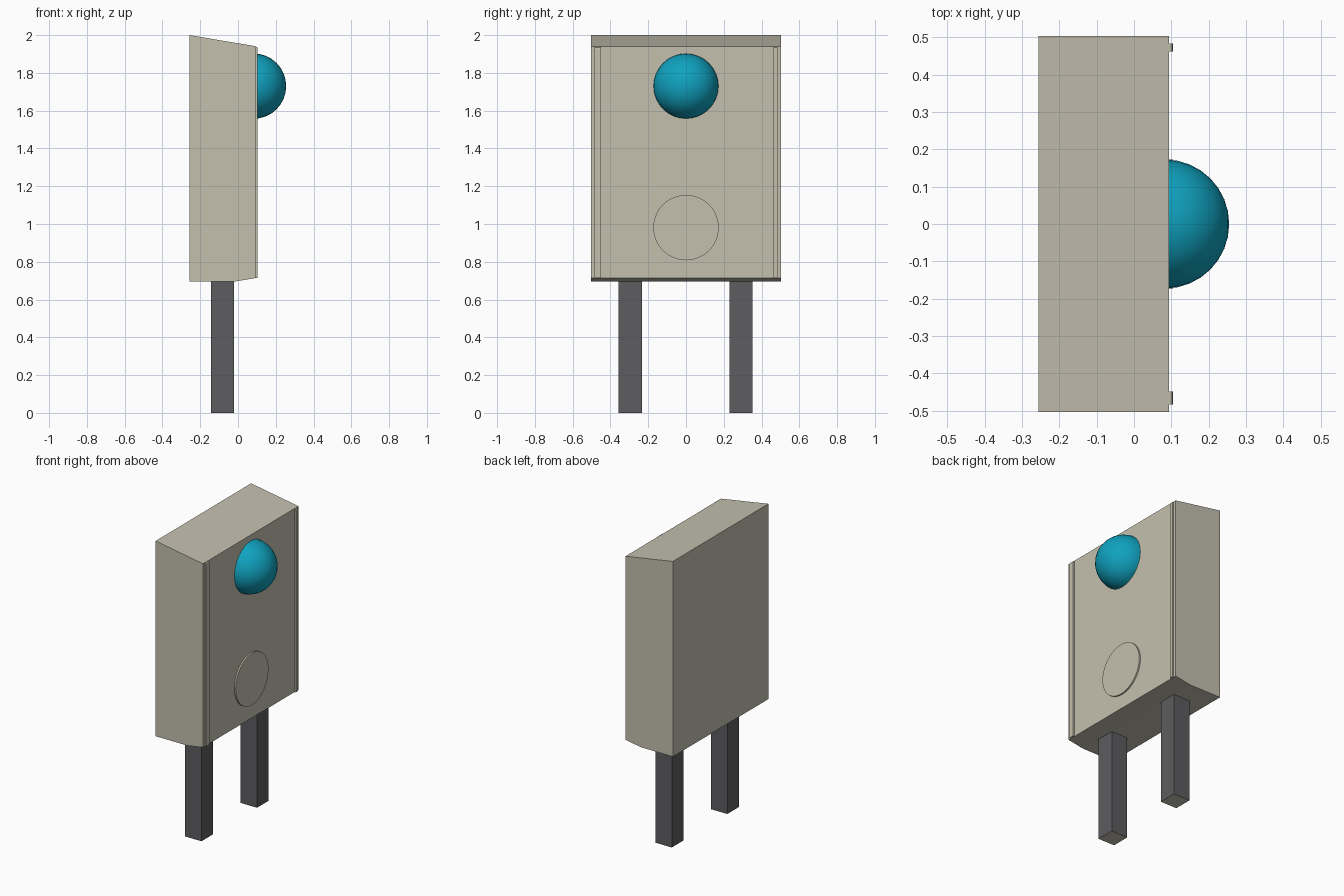
import bpy
import bmesh
import math
from mathutils import Matrix

cube = bpy.data.objects.get("Cube")
if cube:
    bpy.data.objects.remove(cube, do_unlink=True)


def material(name, rgb):
    m = bpy.data.materials.new(name)
    m.use_nodes = True
    m.diffuse_color = (*rgb, 1)
    m.node_tree.nodes["Principled BSDF"].inputs["Base Color"].default_value = (*rgb, 1)
    return m


beige = material("beige_paint", (0.55, 0.53, 0.43))
grey = material("dark_grey_metal", (0.11, 0.11, 0.115))
blue = material("blue_glass", (0.005, 0.36, 0.52))


def finish(name, bm, *mats):
    bmesh.ops.recalc_face_normals(bm, faces=bm.faces)
    mesh = bpy.data.meshes.new(name)
    bm.to_mesh(mesh)
    bm.free()
    for m in mats:
        mesh.materials.append(m)
    obj = bpy.data.objects.new(name, mesh)
    bpy.context.collection.objects.link(obj)
    return obj


def smooth(obj, degrees):
    bpy.ops.object.select_all(action='DESELECT')
    obj.select_set(True)
    bpy.context.view_layer.objects.active = obj
    bpy.ops.object.shade_smooth_by_angle(angle=math.radians(degrees))


def box(x, y, z):
    bm = bmesh.new()
    bmesh.ops.create_cube(bm, size=1)
    for v in bm.verts:
        for i, span in enumerate((x, y, z)):
            v.co[i] = span[0] if v.co[i] < 0 else span[1]
    return bm


# Cabinet: side profile with sloping roof and chamfered underside
FRONT = 0.094
profile = [(-0.256, 0.695), (-0.02, 0.695), (FRONT, 0.714),
           (FRONT, 1.941), (-0.256, 2.0)]
bm = bmesh.new()
face = bm.faces.new([bm.verts.new((x, -0.504, z)) for x, z in profile])
ext = bmesh.ops.extrude_face_region(bm, geom=[face])
bmesh.ops.translate(bm, vec=(0, 1.008, 0),
                    verts=[v for v in ext["geom"] if isinstance(v, bmesh.types.BMVert)])
finish("cabinet", bm, beige)

# Vertical trim strips along both edges of the face
for name, y in (("right_trim", (-0.484, -0.449)), ("left_trim", (0.462, 0.484))):
    bm = box((FRONT - 0.01, 0.104), y, (0.715, 1.938))
    top = [e for e in bm.edges if all(v.co.x > 0.1 and v.co.z > 1.9 for v in e.verts)]
    bmesh.ops.bevel(bm, geom=top, offset=0.008, segments=2, affect='EDGES', profile=0.5)
    finish(name, bm, beige)

# Domed lamp
bm = bmesh.new()
bmesh.ops.create_uvsphere(bm, u_segments=32, v_segments=16, radius=0.173)
bmesh.ops.rotate(bm, matrix=Matrix.Rotation(math.pi / 2, 3, 'Y'), verts=bm.verts)
bmesh.ops.translate(bm, vec=(0.082, 0, 1.73), verts=bm.verts)
bmesh.ops.bisect_plane(bm, geom=bm.verts[:] + bm.edges[:] + bm.faces[:],
                       plane_co=(0.082, 0, 0), plane_no=(1, 0, 0), clear_inner=True)
smooth(finish("lamp_dome", bm, blue), 40)

# Raised round plate
bm = bmesh.new()
bmesh.ops.create_cone(bm, cap_ends=True, segments=48, radius1=0.173, radius2=0.173,
                      depth=0.03)
bmesh.ops.rotate(bm, matrix=Matrix.Rotation(math.pi / 2, 3, 'Y'), verts=bm.verts)
bmesh.ops.translate(bm, vec=(0.089, 0, 0.981), verts=bm.verts)
smooth(finish("round_plate", bm, beige), 40)

# Square legs with beige undersides
for name, y in (("right_leg", -0.295), ("left_leg", 0.291)):
    bm = box((-0.142, -0.02), (y - 0.062, y + 0.062), (0, 0.705))
    bm.normal_update()
    for f in bm.faces:
        f.material_index = 1 if f.calc_center_median().z < 0.01 else 0
    finish(name, bm, grey, beige)
